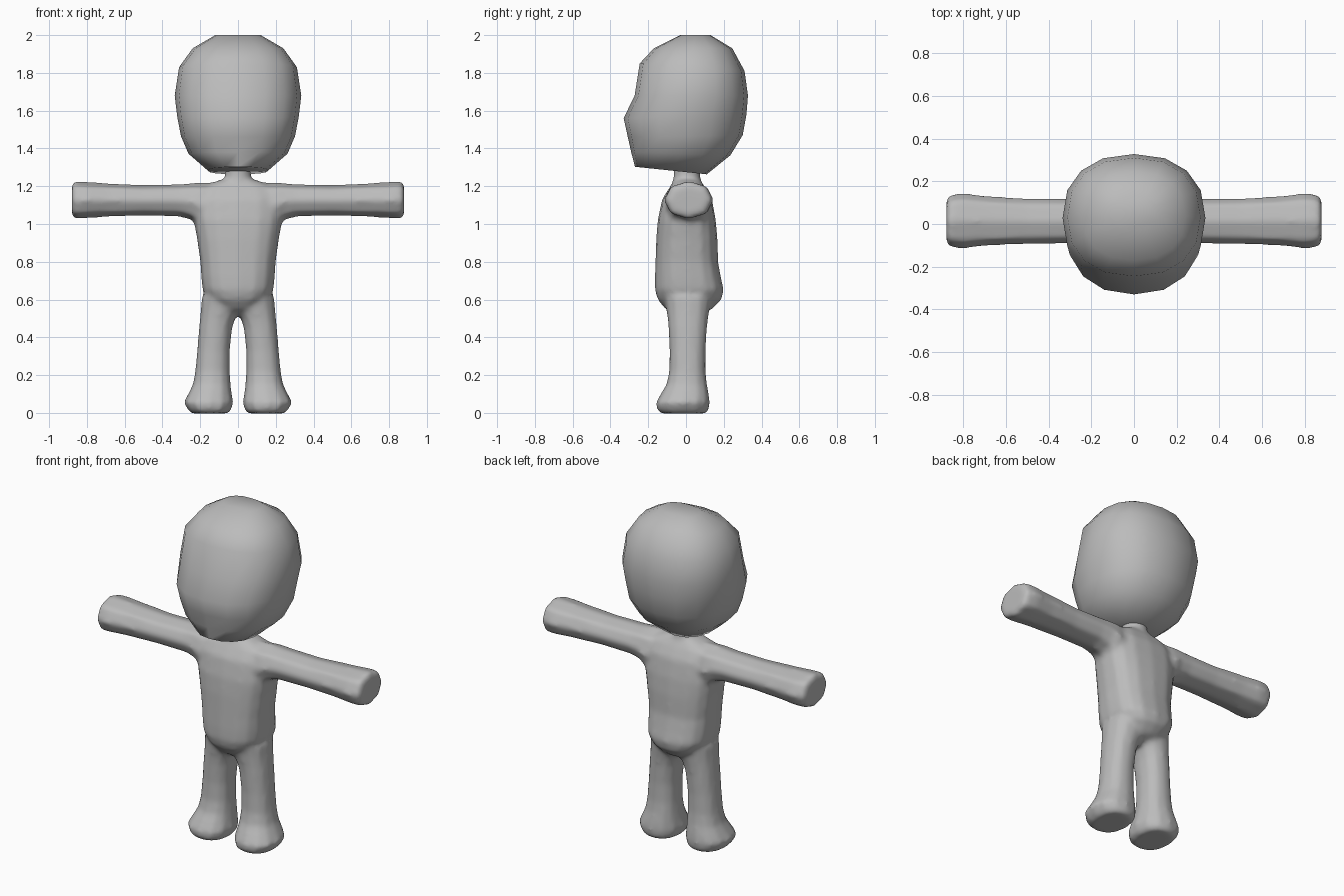
import bpy
import bmesh
import math

if "Cube" in bpy.data.objects:
    bpy.data.objects.remove(bpy.data.objects["Cube"])

grey = bpy.data.materials.new("plain grey")
grey.diffuse_color = (0.5, 0.5, 0.5, 1)
grey.use_nodes = True
grey.node_tree.nodes["Principled BSDF"].inputs["Base Color"].default_value = grey.diffuse_color


def loft(name, rings, sides, power, place):
    """Skin rounded rings (t, u0, u1, v0, v1, tilt); place maps (t, u, v) to x, y, z."""
    bm = bmesh.new()
    loops = []
    for t, u0, u1, v0, v1, *tilt in rings:
        loop = []
        for i in range(sides):
            a = 2 * math.pi * i / sides
            c, s = math.cos(a), math.sin(a)
            c = math.copysign(abs(c) ** (2 / power), c)
            s = math.copysign(abs(s) ** (2 / power), s)
            u = (u0 + u1) / 2 + (u1 - u0) / 2 * c
            v = (v0 + v1) / 2 + (v1 - v0) / 2 * s
            w = t + (tilt[0] * s if tilt else 0)
            loop.append(bm.verts.new(place(w, u, v)))
        loops.append(loop)
    for a, b in zip(loops, loops[1:]):
        for i in range(sides):
            j = (i + 1) % sides
            bm.faces.new((a[i], a[j], b[j], b[i]))
    bm.faces.new(loops[0][::-1])
    bm.faces.new(loops[-1])
    bmesh.ops.recalc_face_normals(bm, faces=bm.faces[:])
    mesh = bpy.data.meshes.new(name)
    bm.to_mesh(mesh)
    bm.free()
    mesh.materials.append(grey)
    obj = bpy.data.objects.new(name, mesh)
    bpy.context.collection.objects.link(obj)
    return obj


def select(objs):
    bpy.ops.object.select_all(action='DESELECT')
    for o in objs:
        o.select_set(True)
    bpy.context.view_layer.objects.active = objs[0]


def upright(t, u, v):
    return (u, v, t)


# Head: flat face that juts at the nose line, domed back
head = loft("head", [
    (1.283, -.16, .16, -.27, .11, -.02),
    (1.372, -.262, .262, -.29, .235, -.008),
    (1.465, -.302, .302, -.308, .30, .005),
    (1.57, -.322, .322, -.33, .32, .01),
    (1.68, -.335, .335, -.272, .328),
    (1.83, -.312, .312, -.245, .31, -.02),
    (1.93, -.24, .24, -.17, .245),
    (2.0, -.12, .12, -.03, .13),
], 16, 2.3, upright)

# Torso: tapered at the bottom, fuller at the back of the hips
torso = loft("body", [
    (.515, -.04, .04, -.05, .06),
    (.55, -.10, .10, -.11, .14),
    (.60, -.155, .155, -.15, .188),
    (.65, -.188, .188, -.165, .20),
    (.72, -.195, .195, -.165, .185),
    (.80, -.20, .20, -.162, .17),
    (.92, -.217, .217, -.158, .167),
    (1.02, -.235, .235, -.15, .158),
    (1.13, -.235, .235, -.127, .138),
    (1.19, -.21, .21, -.09, .105),
    (1.232, -.10, .10, -.06, .075),
], 16, 2.6, upright)

# Neck
neck = loft("neck", [
    (1.15, -.11, .11, -.09, .10),
    (1.215, -.082, .082, -.075, .085),
    (1.25, -.07, .07, -.066, .076),
    (1.33, -.07, .07, -.066, .076),
], 12, 2, upright)

# Arms: flared into the shoulder and toward the blunt hand
arm = loft("arm", [
    (.10, -.10, .115, .96, 1.22),
    (.20, -.11, .13, .975, 1.222),
    (.245, -.10, .125, 1.02, 1.218),
    (.31, -.095, .122, 1.038, 1.212),
    (.50, -.098, .123, 1.043, 1.208),
    (.68, -.103, .133, 1.038, 1.216),
    (.80, -.118, .148, 1.03, 1.224),
    (.862, -.112, .14, 1.026, 1.228),
    (.88, -.092, .12, 1.04, 1.212),
], 8, 2.15, lambda t, u, v: (t, u, v))

# Legs: rounded at the hip, widening into stubby feet
leg = loft("leg", [
    (-.003, .055, .245, -.13, .105),
    (.015, .035, .265, -.155, .122),
    (.055, .024, .288, -.16, .127),
    (.10, .032, .265, -.135, .122),
    (.15, .038, .24, -.105, .112),
    (.22, .043, .227, -.09, .105),
    (.33, .043, .217, -.088, .105),
    (.45, .03, .207, -.094, .112),
    (.50, .014, .202, -.098, .118),
    (.54, -.01, .198, -.105, .125),
    (.62, -.02, .192, -.115, .135),
], 12, 2.3, upright)

# Mirror the limbs to the other side
for limb in (arm, leg):
    select([limb])
    limb.modifiers.new("mirror", 'MIRROR').use_mirror_merge = False
    bpy.ops.object.modifier_apply(modifier="mirror")

# Fuse torso, neck and limbs into one soft skin
select([torso, neck, arm, leg])
bpy.ops.object.join()
remesh = torso.modifiers.new("fuse", 'REMESH')
remesh.mode = 'VOXEL'
remesh.voxel_size = 0.014
soften = torso.modifiers.new("soften", 'SMOOTH')
soften.factor = 0.5
soften.iterations = 7
for name in ("fuse", "soften"):
    bpy.ops.object.modifier_apply(modifier=name)
torso.data.materials.clear()
torso.data.materials.append(grey)

select([head, torso])
bpy.ops.object.shade_smooth_by_angle(angle=math.radians(60))
